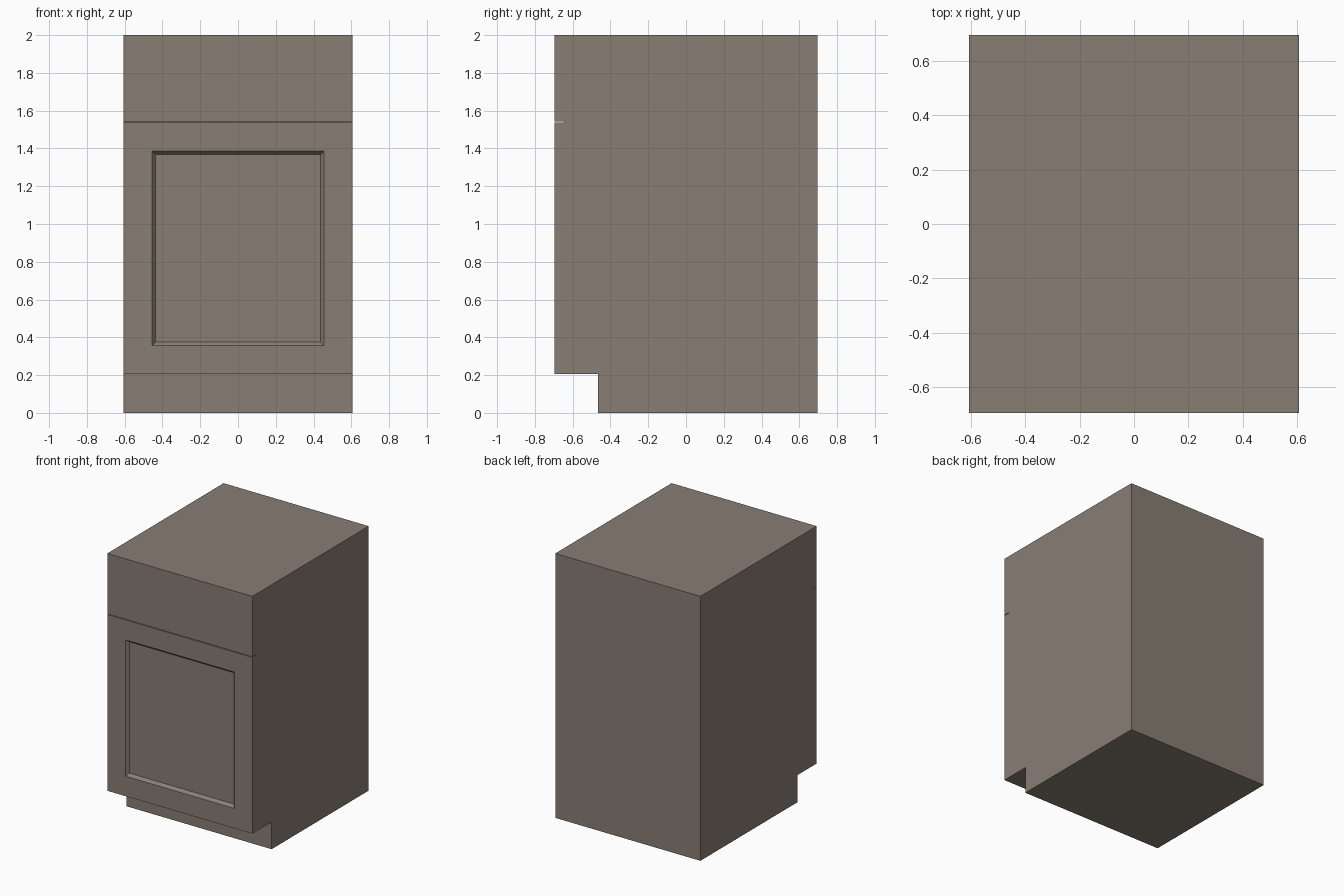
import bpy, bmesh
from mathutils import Vector

if "Cube" in bpy.data.objects:
    bpy.data.objects.remove(bpy.data.objects["Cube"])

W, D, H = 0.607, 0.695, 2.0           # half width, half depth, height
KICK_Y, KICK_Z = -0.465, 0.205        # toe kick recess
GAP_LO, GAP_HI, GAP_Y = 1.538, 1.543, -0.645   # slit between drawer and door

# Side profile (y, z): toe kick, door front, slit, drawer front
profile = [(D, 0), (D, H), (-D, H), (-D, GAP_HI), (GAP_Y, GAP_HI),
           (GAP_Y, GAP_LO), (-D, GAP_LO), (-D, KICK_Z),
           (KICK_Y, KICK_Z), (KICK_Y, 0)]

# Cabinet body swept across its width
bm = bmesh.new()
side = bm.faces.new([bm.verts.new((-W, y, z)) for y, z in profile])
swept = bmesh.ops.extrude_face_region(bm, geom=[side], use_keep_orig=True)
moved = [g for g in swept["geom"] if isinstance(g, bmesh.types.BMVert)]
bmesh.ops.translate(bm, verts=moved, vec=(2 * W, 0, 0))
bmesh.ops.recalc_face_normals(bm, faces=bm.faces[:])

# Door: flat frame, then a bevelled step down to the recessed panel
target = Vector((0, -D, (KICK_Z + GAP_LO) / 2))
door = min(bm.faces, key=lambda f: (f.calc_center_median() - target).length)
bmesh.ops.inset_region(bm, faces=[door], thickness=0.151, use_even_offset=True)
bmesh.ops.inset_region(bm, faces=[door], thickness=0.019, use_even_offset=True)
for v in door.verts:
    v.co.y += 0.023
bm.normal_update()

mesh = bpy.data.meshes.new("base_cabinet")
bm.to_mesh(mesh)
bm.free()
cabinet = bpy.data.objects.new("base_cabinet", mesh)
bpy.context.collection.objects.link(cabinet)

# Taupe paint
paint = bpy.data.materials.new("taupe_paint")
paint.diffuse_color = (0.25, 0.21, 0.175, 1)
paint.use_nodes = True
paint.node_tree.nodes["Principled BSDF"].inputs["Base Color"].default_value = paint.diffuse_color
mesh.materials.append(paint)
